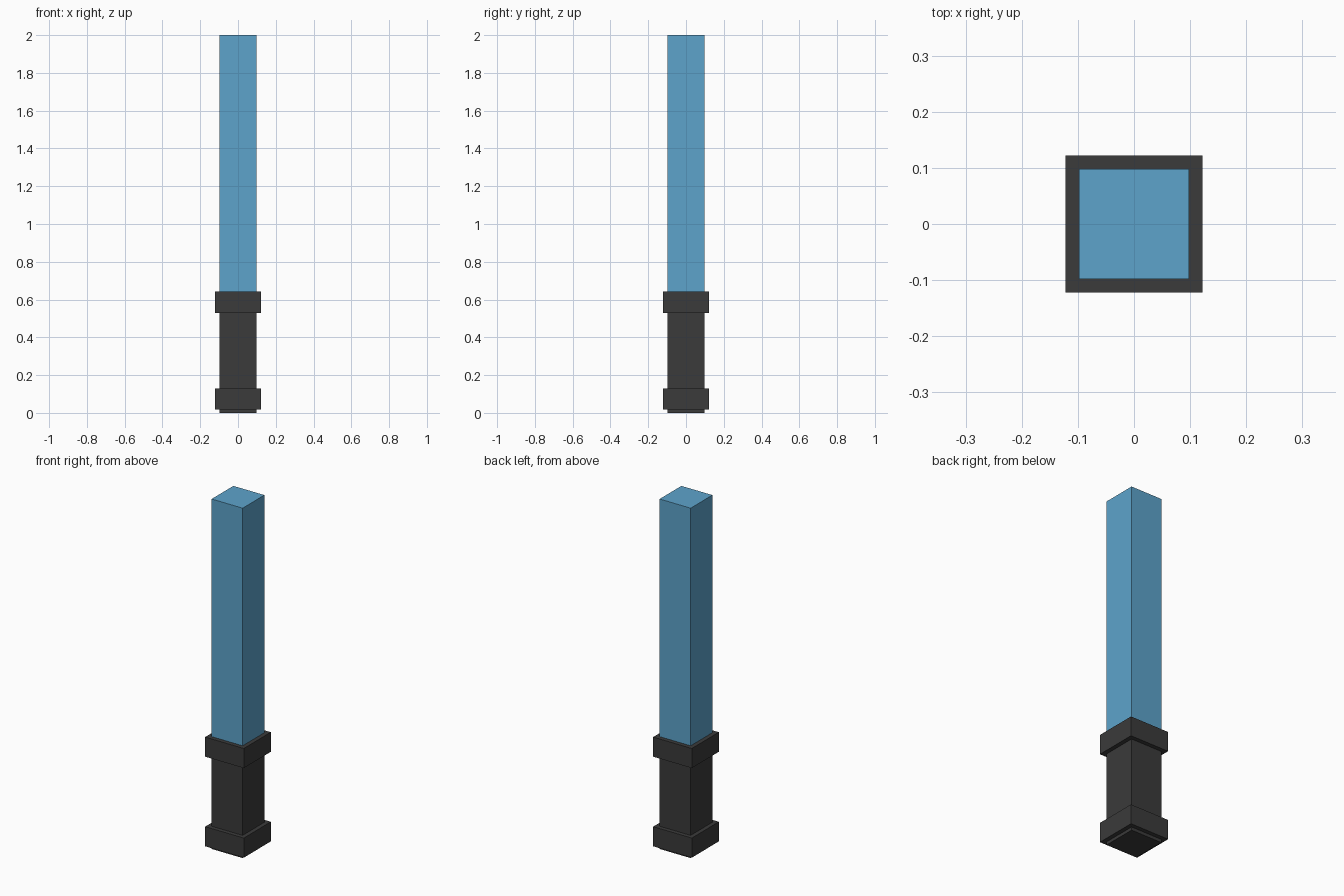
import bpy

cube = bpy.data.objects.get("Cube")
if cube:
    bpy.data.objects.remove(cube, do_unlink=True)


def material(name, rgb):
    mat = bpy.data.materials.new(name)
    mat.use_nodes = True
    color = (*rgb, 1.0)
    mat.diffuse_color = color
    mat.node_tree.nodes["Principled BSDF"].inputs["Base Color"].default_value = color
    return mat


def block(name, half_width, z0, z1, mat):
    """Square upright block between two heights."""
    bpy.ops.mesh.primitive_cube_add(size=1, location=(0, 0, (z0 + z1) / 2))
    obj = bpy.context.object
    obj.name = name
    obj.scale = (2 * half_width, 2 * half_width, z1 - z0)
    bpy.ops.object.transform_apply(location=False, rotation=False, scale=True)
    obj.data.materials.append(mat)
    return obj


blue = material("blade blue", (0.11, 0.37, 0.6))
dark = material("charcoal grey", (0.043, 0.043, 0.043))

# Grip core, slightly exposed beneath the pommel
block("grip", 0.098, 0.0, 0.635, dark)

# Wider collars at both ends of the grip
block("pommel_collar", 0.122, 0.018, 0.13, dark)
block("blade_collar", 0.122, 0.53, 0.642, dark)

# Long square blade
block("blade", 0.098, 0.635, 2.0, blue)
